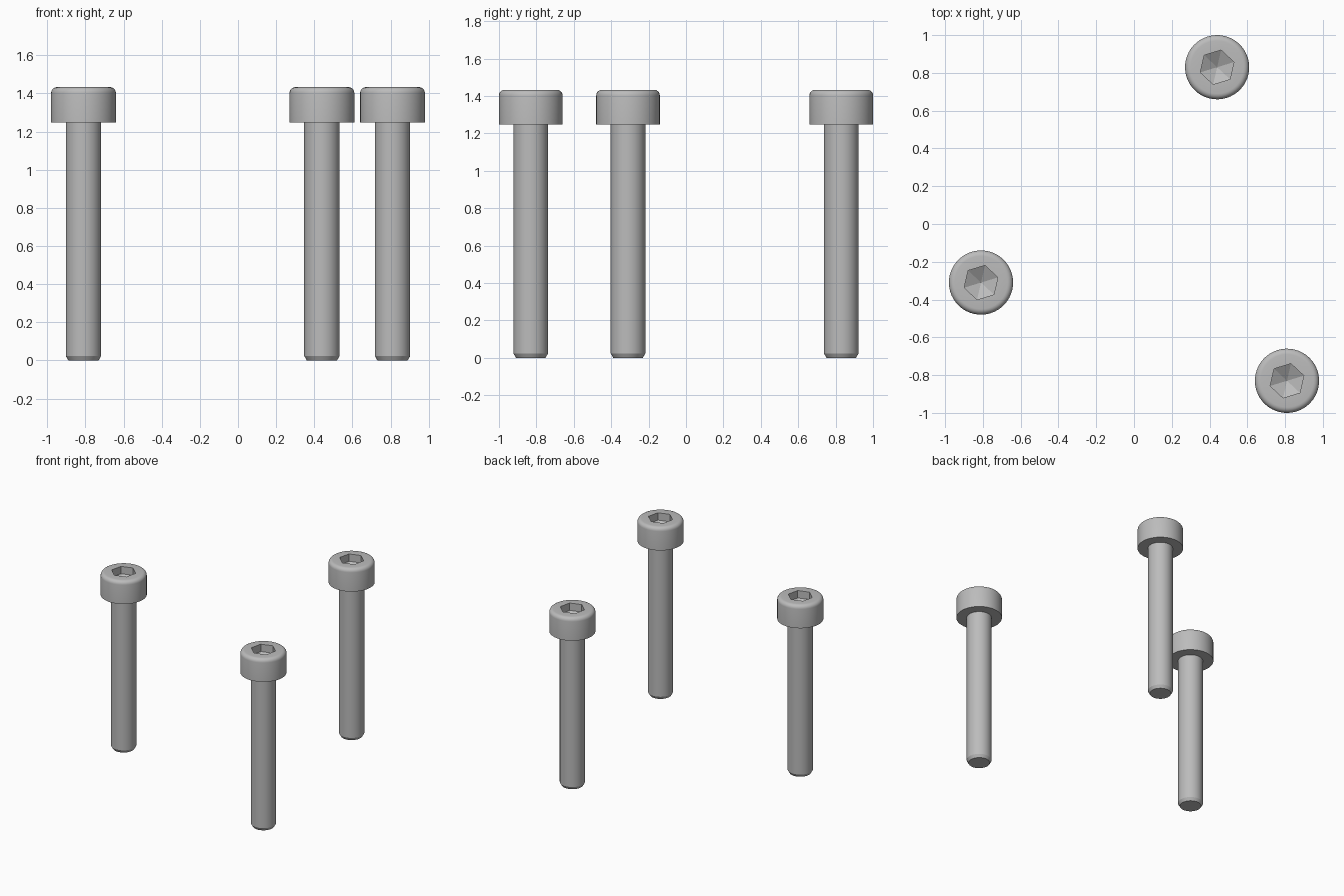
import bpy, bmesh
from math import pi, sin, cos, radians

default = bpy.data.objects.get("Cube")
if default:
    bpy.data.objects.remove(default, do_unlink=True)

SEGMENTS = 48          # multiple of six, so socket corners fall on vertices
TURN = radians(17)     # rotation of the hex socket
HEIGHT = 1.433
HEAD_R, SHAFT_R, SOCKET_R = 0.17, 0.093, 0.093
HEAD_BASE, FILLET = 1.248, 0.03

steel = bpy.data.materials.new("grey_steel")
steel.use_nodes = True
colour = (0.5, 0.5, 0.5, 1)
steel.diffuse_color = colour
steel.node_tree.nodes["Principled BSDF"].inputs["Base Color"].default_value = colour


def hex_factor(angle):
    """Distance to a hexagon's outline, for a corner radius of one."""
    return cos(pi / 6) / cos(angle % (pi / 3) - pi / 6)


def build_bolt_mesh():
    # Outline from the tip up to the head: radius, height, is hexagonal
    rings = [(0.079, 0, False), (SHAFT_R, 0.024, False),
             (SHAFT_R, HEAD_BASE, False), (HEAD_R, HEAD_BASE, False)]
    # Rounded top rim
    for i in range(6):
        a = i / 5 * pi / 2
        rings.append((HEAD_R - FILLET * (1 - cos(a)),
                      HEIGHT - FILLET * (1 - sin(a)), False))
    # Hex socket walls
    rings += [(SOCKET_R, HEIGHT, True), (SOCKET_R, HEIGHT - 0.06, True)]

    bm = bmesh.new()
    loops = []
    for radius, z, hexed in rings:
        loop = []
        for i in range(SEGMENTS):
            a = 2 * pi * i / SEGMENTS
            r = radius * (hex_factor(a + 1e-6) if hexed else 1)
            loop.append(bm.verts.new((r * cos(a + TURN), r * sin(a + TURN), z)))
        loops.append(loop)
    for low, high in zip(loops, loops[1:]):
        for i in range(SEGMENTS):
            j = (i + 1) % SEGMENTS
            bm.faces.new((low[i], low[j], high[j], high[i]))

    # Flat tip and pointed socket floor
    bm.faces.new(reversed(loops[0]))
    apex = bm.verts.new((0, 0, HEIGHT - 0.11))
    for i in range(SEGMENTS):
        bm.faces.new((loops[-1][i], loops[-1][(i + 1) % SEGMENTS], apex))
    bmesh.ops.recalc_face_normals(bm, faces=bm.faces)

    mesh = bpy.data.meshes.new("socket_bolt")
    bm.to_mesh(mesh)
    bm.free()
    mesh.materials.append(steel)
    return mesh


# Three identical bolts standing upright
places = {"back_bolt": (0.44, 0.83), "right_bolt": (-0.81, -0.31),
          "front_bolt": (0.81, -0.83)}
bolt_mesh = build_bolt_mesh()
bpy.ops.object.select_all(action='DESELECT')
for name, (x, y) in places.items():
    bolt = bpy.data.objects.new(name, bolt_mesh)
    bolt.location = (x, y, 0)
    bpy.context.collection.objects.link(bolt)

bpy.context.view_layer.objects.active = bolt
bolt.select_set(True)
bpy.ops.object.shade_smooth_by_angle(angle=radians(22))
